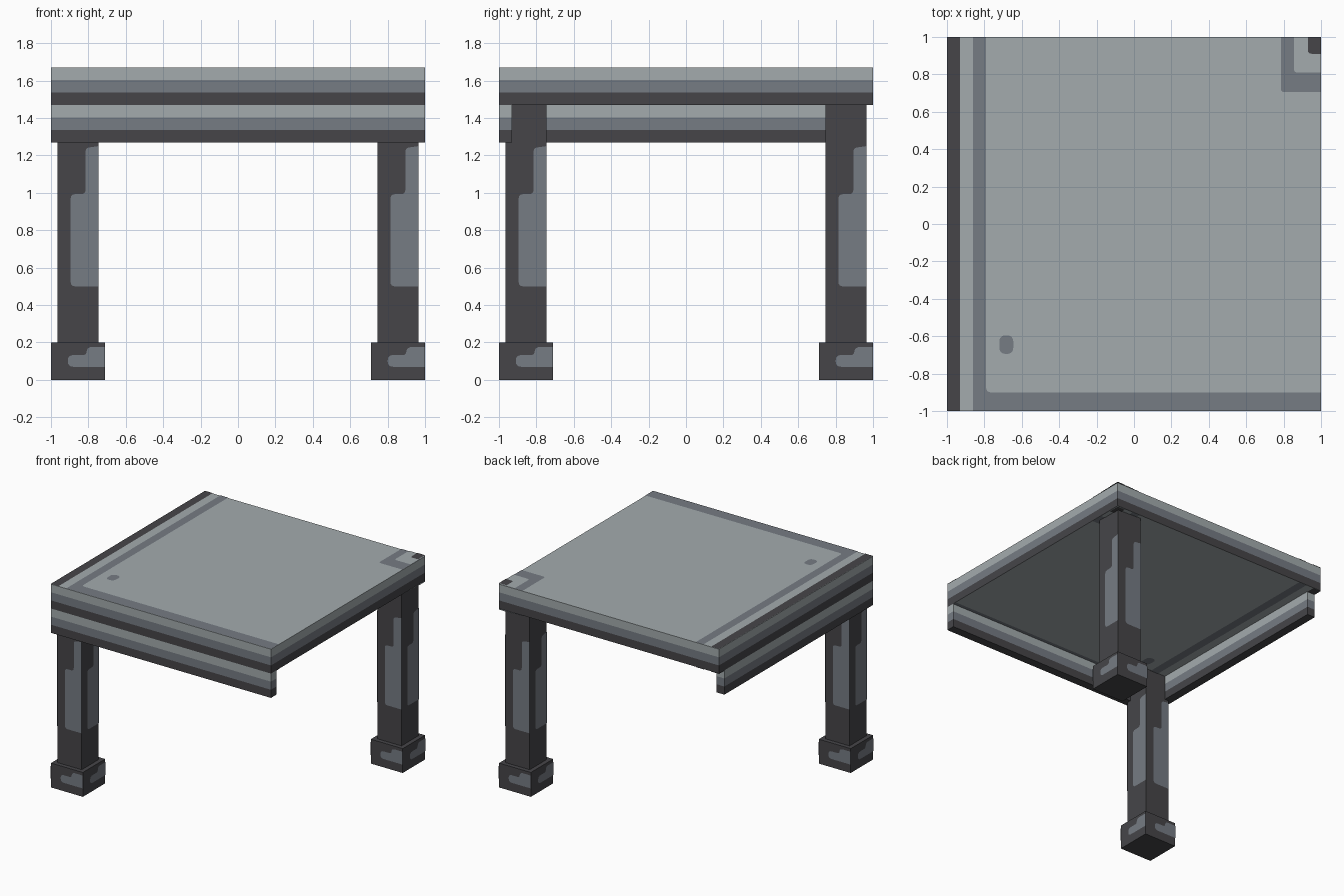
import bpy, bmesh, math
from mathutils import Matrix, Vector

cube = bpy.data.objects.get("Cube")
if cube:
    bpy.data.objects.remove(cube)


def make_material(name, rgb):
    mat = bpy.data.materials.new(name)
    mat.use_nodes = True
    color = (*rgb, 1.0)
    mat.diffuse_color = color
    bsdf = next(n for n in mat.node_tree.nodes if n.type == "BSDF_PRINCIPLED")
    bsdf.inputs["Base Color"].default_value = color
    bsdf.inputs["Roughness"].default_value = 0.8
    return mat


MATERIALS = [make_material("light_grey", (0.37, 0.41, 0.42)),
             make_material("mid_grey", (0.18, 0.20, 0.23)),
             make_material("dark_grey", (0.061, 0.060, 0.066))]
LIGHT, MID, DARK = range(3)
LIFT = 0.003  # height of painted plates above their surface


def add_box(bm, lo, hi, material):
    lo, hi = Vector(lo), Vector(hi)
    geo = bmesh.ops.create_cube(bm, size=1)
    for v in geo["verts"]:
        v.co = Vector([a + (c + 0.5) * (b - a) for a, b, c in zip(lo, hi, v.co)])
    for f in bm.faces:
        f.material_index = material


def rounded(points, steps=4):
    """Outline from (u, v, radius) corners; zero radius stays sharp."""
    out = []
    for i, (u, v, r) in enumerate(points):
        p = Vector((u, v))
        if r == 0:
            out.append(p)
            continue
        before = Vector(points[i - 1][:2])
        after = Vector(points[(i + 1) % len(points)][:2])
        a = p + (before - p).normalized() * r
        b = p + (after - p).normalized() * r
        for k in range(steps + 1):
            t = k / steps
            out.append(a.lerp(p, t).lerp(p.lerp(b, t), t))
    return out


def add_plate(bm, points, to_space, material):
    verts = [bm.verts.new(to_space(p.x, p.y)) for p in rounded(points)]
    face = bm.faces.new(verts)
    face.material_index = material
    return face


def finish(bm, name, location=(0, 0, 0)):
    mesh = bpy.data.meshes.new(name)
    bm.to_mesh(mesh)
    bm.free()
    for mat in MATERIALS:
        mesh.materials.append(mat)
    obj = bpy.data.objects.new(name, mesh)
    obj.location = location
    bpy.context.collection.objects.link(obj)
    return obj


def banded_board(lo, hi, bottom):
    """Board whose sides carry three equal bands, light over mid over dark."""
    bm = bmesh.new()
    add_box(bm, lo, hi, LIGHT)
    third = (hi[2] - lo[2]) / 3
    for k in (1, 2):
        bmesh.ops.bisect_plane(bm, geom=bm.verts[:] + bm.edges[:] + bm.faces[:],
                               plane_co=(0, 0, lo[2] + third * k), plane_no=(0, 0, 1))
    bm.normal_update()
    for f in bm.faces:
        if f.normal.z < -0.5:
            f.material_index = bottom
        elif f.normal.z < 0.5:
            f.material_index = 2 - int((f.calc_center_median().z - lo[2]) / third)
    return bm


def rect(x0, y0, x1, y1, corner=None, r=0.0):
    """Rectangle with one rounded corner, or all of them."""
    pts = [(x0, y0), (x1, y0), (x1, y1), (x0, y1)]
    return [(*p, r if corner in (i, "all") else 0) for i, p in enumerate(pts)]


# Table top, painted alike above and below
TOP, UNDER, APRON = 1.67, 1.47, 1.27
marks = [
    (rect(-0.79, -1, 1, -0.90), MID, 1),
    ([(-0.79, -0.90, 0), (-0.745, -0.90, 0), (-0.79, -0.855, 0)], MID, 1),
    (rect(-0.86, -1, -0.79, 1), MID, 1),
    (rect(-1, -1, -0.93, 1), DARK, 1),
    (rect(0.785, 0.705, 1, 1, 0, 0.02), MID, 1),
    (rect(0.855, 0.81, 1, 1, 0, 0.02), LIGHT, 2),
    (rect(0.93, 0.91, 1, 1, 0, 0.02), DARK, 3),
    (rect(-0.72, -0.695, -0.645, -0.595, "all", 0.036), MID, 1),
]
# Shrink the small corner fillet to a tight round
marks[1] = ([(-0.79, -0.90, 0), (-0.77, -0.90, 0), (-0.784, -0.894, 0),
             (-0.79, -0.88, 0)], MID, 1)
bm = banded_board((-1, -1, UNDER), (1, 1, TOP), LIGHT)
for points, material, layer in marks:
    h = layer * LIFT
    add_plate(bm, points, lambda u, v: (u, v, TOP + h), material)
    add_plate(bm, points, lambda u, v: (u, v, UNDER - h), material).normal_flip()
finish(bm, "table_top")

# Aprons on two sides only
finish(banded_board((-1, -1, APRON), (1, -0.93, UNDER), DARK), "front_apron")
finish(banded_board((-1, -0.93, APRON), (-0.93, 0.93, UNDER), DARK), "right_apron")


def post(name, half, z0, z1, patch, location):
    """Square post with the same worn patch on each of its four sides."""
    bm = bmesh.new()
    add_box(bm, (-half, -half, z0), (half, half, z1), DARK)
    for k in range(4):
        turn = Matrix.Rotation(math.radians(90 * k), 3, "Z")
        add_plate(bm, patch,
                  lambda u, v: turn @ Vector((u - half, -half - LIFT, v)), MID)
    finish(bm, name, location)


# Legs and feet at two opposite corners
leg_patch = [(0.07, 0.50, 0.025), (0.22, 0.50, 0), (0.22, 1.25, 0),
             (0.15, 1.24, 0.02), (0.15, 0.993, 0.025), (0.07, 0.993, 0.025)]
foot_patch = [(0.09, 0.07, 0.03), (0.29, 0.07, 0), (0.29, 0.176, 0),
              (0.19, 0.176, 0.03), (0.19, 0.133, 0.02), (0.09, 0.133, 0.03)]
for side, sign in (("front_right", -1), ("back_left", 1)):
    spot = (sign * 0.855, sign * 0.855, 0)
    post(side + "_leg", 0.11, 0.2, UNDER, leg_patch, spot)
    post(side + "_foot", 0.145, 0, 0.2, foot_patch, spot)
